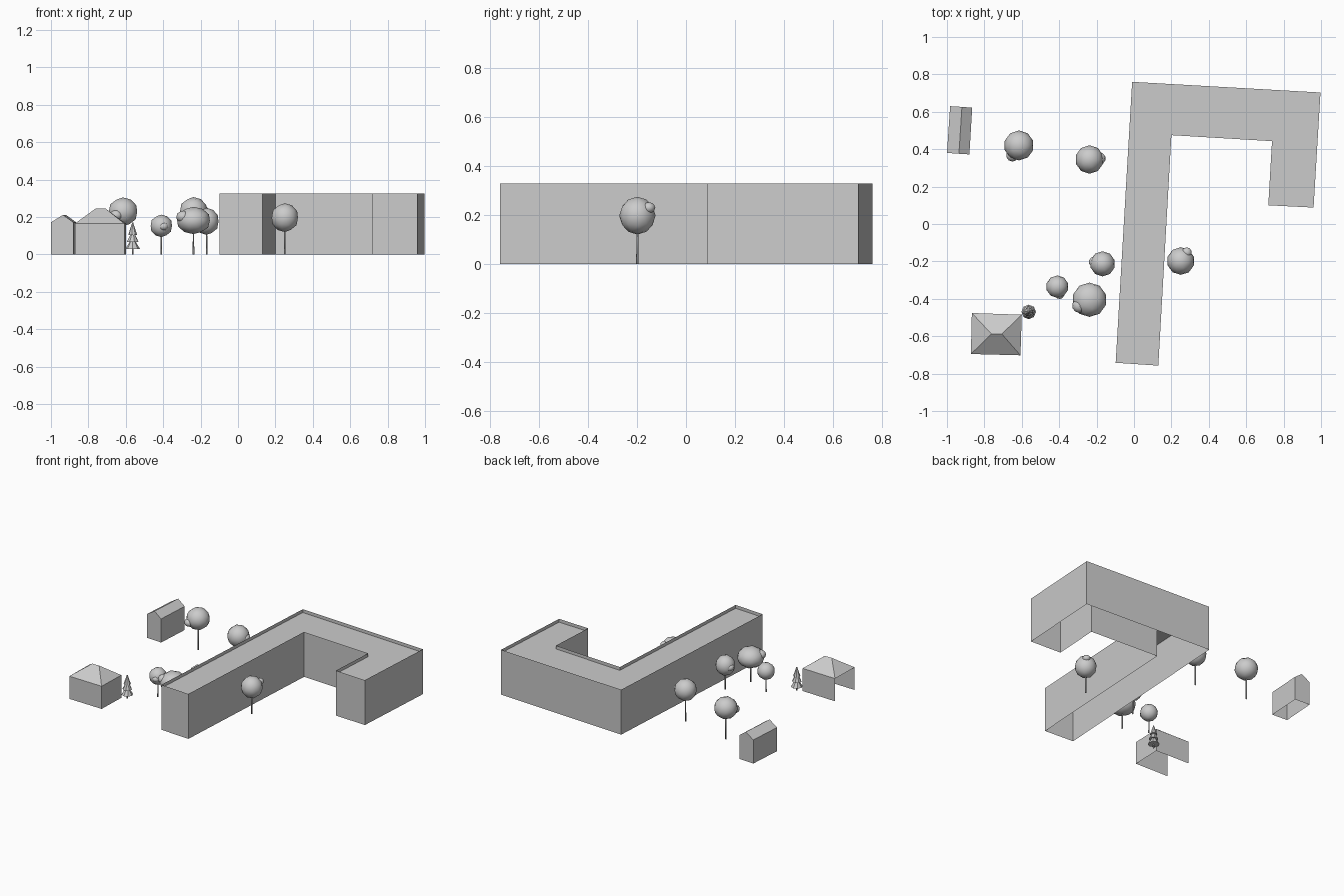
import bpy, bmesh, math
from mathutils import Matrix, Vector

if "Cube" in bpy.data.objects:
    bpy.data.objects.remove(bpy.data.objects["Cube"])


def finish(name, bm, smooth=False):
    me = bpy.data.meshes.new(name)
    bm.to_mesh(me)
    bm.free()
    ob = bpy.data.objects.new(name, me)
    bpy.context.collection.objects.link(ob)
    for p in me.polygons:
        p.use_smooth = smooth
    return ob


def shell(name, verts, faces):
    bm = bmesh.new()
    vs = [bm.verts.new(v) for v in verts]
    for f in faces:
        bm.faces.new([vs[i] for i in f])
    return finish(name, bm)


def walls(name, outline, height, skip=()):
    # open-bottomed ring of walls, outline counter-clockwise
    n = len(outline)
    verts = [(x, y, 0) for x, y in outline] + [(x, y, height) for x, y in outline]
    faces = [(i, (i + 1) % n, (i + 1) % n + n, i + n) for i in range(n) if i not in skip]
    return shell(name, verts, faces)


# Large flat-roofed building: walls rise a little above the roof
block = [(-0.01, 0.76), (-0.098, -0.742), (0.13, -0.757), (0.2, 0.475),
         (0.738, 0.443), (0.718, 0.1), (0.96, 0.088), (0.997, 0.703)]
walls("main_block_walls", block, 0.327)
shell("main_block_roof", [(x, y, 0.303) for x, y in block], [range(len(block))])

# Shed with a gable roof
shed = [(-1.0, 0.38), (-0.88, 0.372), (-0.865, 0.622), (-0.983, 0.63)]
walls("shed_walls", shed, 0.172)
ridge = [(-0.936, 0.376, 0.212), (-0.92, 0.626, 0.212)]
shell("shed_roof", [(x, y, 0.172) for x, y in shed] + ridge,
      [(1, 2, 5, 4), (3, 0, 4, 5), (0, 1, 4), (2, 3, 5)])

# Pavilion with a hipped roof, left side open
hut = [(-0.872, -0.695), (-0.607, -0.702), (-0.6, -0.485), (-0.867, -0.476)]
walls("pavilion_walls", hut, 0.165, skip=(3,))
peak = [(-0.762, -0.588, 0.245), (-0.707, -0.588, 0.245)]
shell("pavilion_roof", [(x, y, 0.165) for x, y in hut] + peak,
      [(0, 1, 5, 4), (1, 2, 5), (2, 3, 4, 5), (3, 0, 4)])


def trunk(name, x, y, h, r):
    bm = bmesh.new()
    bmesh.ops.create_cone(bm, cap_ends=True, segments=6, radius1=r, radius2=r * 0.7, depth=h,
                          matrix=Matrix.Translation((x, y, h / 2)))
    finish(name, bm, True)


def crown(name, c, r, rz):
    bm = bmesh.new()
    bmesh.ops.create_icosphere(bm, subdivisions=2, radius=1.0,
                               matrix=Matrix.Translation(c) @ Matrix.Diagonal((r, r, rz, 1)))
    finish(name, bm, True)


# Round trees: position, crown radius, crown half height, offset and size of side tuft
trees = [
    ((-0.615, 0.42, 0.228), 0.08, 0.077, (-0.035, -0.052, -0.018), 0.034),
    ((-0.238, 0.345, 0.23), 0.076, 0.077, (0.052, 0.005, 0.0), 0.034),
    ((-0.168, -0.213, 0.177), 0.067, 0.072, (-0.043, 0.01, 0.0), 0.03),
    ((-0.238, -0.405, 0.182), 0.092, 0.073, (-0.055, -0.032, 0.02), 0.038),
    ((-0.41, -0.335, 0.153), 0.06, 0.06, (0.012, -0.04, -0.003), 0.026),
    ((0.25, -0.198, 0.197), 0.074, 0.077, (0.032, 0.046, 0.032), 0.027),
]
for i, (c, r, rz, off, rt) in enumerate(trees):
    trunk(f"tree_trunk_{i}", c[0], c[1], c[2], 0.005)
    crown(f"tree_crown_{i}", c, r, rz)
    crown(f"tree_tuft_{i}", Vector(c) + Vector(off), rt, rt * 0.85)

# Small conifer of stacked cones
cx, cy = -0.563, -0.47
trunk("conifer_trunk", cx, cy, 0.04, 0.005)
for i, (z0, z1, r) in enumerate([(0.03, 0.09, 0.039), (0.068, 0.128, 0.032), (0.105, 0.17, 0.024)]):
    bm = bmesh.new()
    bmesh.ops.create_cone(bm, cap_ends=True, segments=8, radius1=r, radius2=0.003, depth=z1 - z0,
                          matrix=Matrix.Translation((cx, cy, (z0 + z1) / 2)) @ Matrix.Rotation(i * 0.3, 4, 'Z'))
    finish(f"conifer_tier_{i}", bm)
